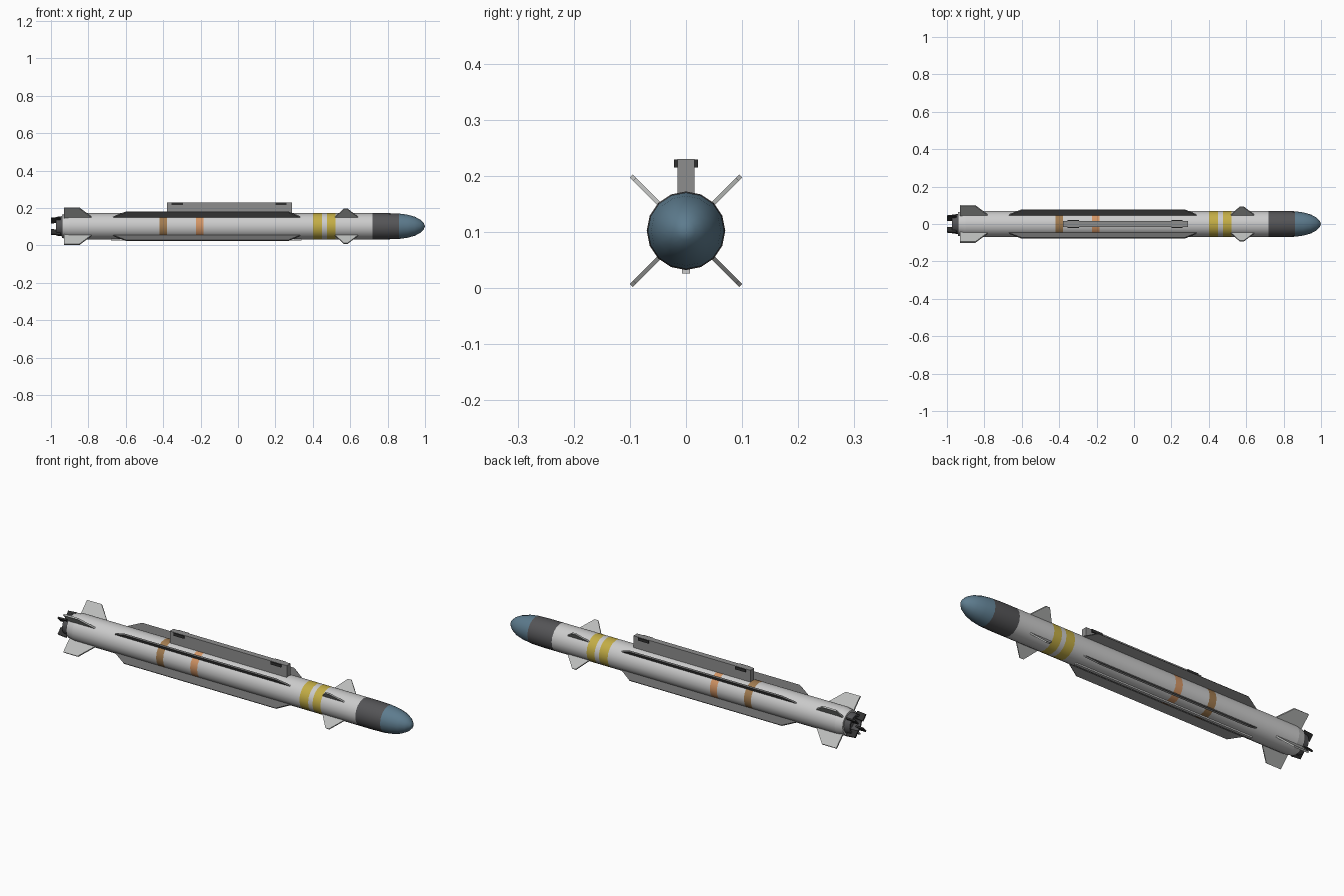
import bpy, bmesh, math
from mathutils import Matrix

if "Cube" in bpy.data.objects:
    bpy.data.objects.remove(bpy.data.objects["Cube"])

AXIS_Z = 0.102
R = 0.07
SIDES = 16


def mat(name, col):
    m = bpy.data.materials.new(name)
    m.diffuse_color = (*col, 1)
    m.use_nodes = True
    m.node_tree.nodes["Principled BSDF"].inputs["Base Color"].default_value = m.diffuse_color
    return m


BODY = mat("light_grey", (0.52, 0.53, 0.51))
FIN = mat("fin_grey", (0.5, 0.51, 0.5))
DARK = mat("dark_grey", (0.09, 0.09, 0.095))
STRAKE = mat("strake_grey", (0.14, 0.14, 0.14))
BLACK = mat("black", (0.03, 0.03, 0.03))
BLUE = mat("nose_blue", (0.11, 0.2, 0.27))
YELLOW = mat("band_yellow", (0.55, 0.42, 0.06))
ORANGE = mat("band_orange", (0.65, 0.3, 0.13))
BROWN = mat("band_brown", (0.36, 0.2, 0.08))
RAIL = mat("rail_grey", (0.27, 0.27, 0.27))


def finish(bm, name, material, smooth=False):
    bmesh.ops.recalc_face_normals(bm, faces=bm.faces)
    me = bpy.data.meshes.new(name)
    bm.to_mesh(me)
    bm.free()
    me.materials.append(material)
    ob = bpy.data.objects.new(name, me)
    bpy.context.collection.objects.link(ob)
    if smooth:
        bpy.ops.object.select_all(action='DESELECT')
        ob.select_set(True)
        bpy.context.view_layer.objects.active = ob
        bpy.ops.object.shade_smooth_by_angle(angle=math.radians(35))
    return ob


def lathe(name, profile, material):
    """Revolve (x, radius) points around the long axis."""
    bm = bmesh.new()
    rings = []
    for x, r in profile:
        n = SIDES if r > 0 else 1
        rings.append([bm.verts.new((x, r * math.cos(2 * math.pi * i / SIDES),
                                    AXIS_Z + r * math.sin(2 * math.pi * i / SIDES)))
                      for i in range(n)])
    for a, b in zip(rings, rings[1:]):
        for i in range(SIDES):
            j = (i + 1) % SIDES
            quad = [a[i % len(a)], a[j % len(a)], b[j % len(b)], b[i % len(b)]]
            bm.faces.new(list(dict.fromkeys(quad)))
    return finish(bm, name, material, True)


def fins(name, outline, thick, material):
    """Four plates from an (x, radius) outline, set in an X around the body."""
    for k in range(4):
        bm = bmesh.new()
        f = bm.faces.new([bm.verts.new((x, -thick / 2, r)) for x, r in outline])
        ext = bmesh.ops.extrude_face_region(bm, geom=[f])
        moved = [v for v in ext["geom"] if isinstance(v, bmesh.types.BMVert)]
        bmesh.ops.translate(bm, verts=moved, vec=(0, thick, 0))
        bm.transform(Matrix.Translation((0, 0, AXIS_Z))
                     @ Matrix.Rotation(math.radians(45 + 90 * k), 4, 'X'))
        finish(bm, f"{name}_{k + 1}", material)


def box(name, x, y, z, material):
    bm = bmesh.new()
    bmesh.ops.create_cube(bm, size=1)
    for v in bm.verts:
        v.co = [lo + (c + 0.5) * (hi - lo) for c, (lo, hi) in zip(v.co, (x, y, z))]
    finish(bm, name, material)


# Body tube, split where the painted bands sit
sections = [
    ("rear_body", -0.90, -0.42, BODY), ("brown_band", -0.42, -0.38, BROWN),
    ("mid_body", -0.38, -0.225, BODY), ("orange_band", -0.225, -0.185, ORANGE),
    ("front_body", -0.185, 0.40, BODY), ("yellow_band_rear", 0.40, 0.45, YELLOW),
    ("band_gap", 0.45, 0.475, BODY), ("yellow_band_front", 0.475, 0.52, YELLOW),
    ("guidance_body", 0.52, 0.72, BODY),
]
for name, x0, x1, m in sections:
    lathe(name, [(x0, R), (x1, R)], m)

# Tail taper, nozzle, seeker collar and nose
lathe("tail_cone", [(-0.90, R), (-0.94, 0.063), (-0.94, 0.05)], BODY)
lathe("nozzle", [(-0.93, 0.055), (-0.972, 0.05), (-0.972, 0.042),
                 (-0.945, 0.022), (-0.945, 0)], DARK)
lathe("seeker_collar", [(0.72, R), (0.80, R), (0.86, 0.068)], DARK)
lathe("nose", [(0.86, 0.068), (0.905, 0.062), (0.945, 0.051),
               (0.975, 0.035), (0.993, 0.017), (1.0, 0)], BLUE)

# Cross-shaped fin sets
fins("tail_fin", [(-0.93, 0.055), (-0.93, 0.138), (-0.848, 0.138), (-0.78, 0.066)], 0.008, FIN)
fins("strake", [(-0.68, 0.064), (-0.60, 0.107), (0.27, 0.107), (0.345, 0.064)], 0.008, STRAKE)
fins("canard", [(0.515, 0.064), (0.566, 0.13), (0.586, 0.13), (0.647, 0.064)], 0.007, FIN)
fins("jet_vane", [(-0.95, 0.03), (-1.0, 0.025), (-1.0, 0.062), (-0.95, 0.066)], 0.008, BLACK)

# Launch rail with its shoes
box("launch_rail", (-0.38, 0.29), (-0.015, 0.015), (0.16, 0.23), RAIL)
for name, x in (("rear", -0.355), ("front", 0.20)):
    box(f"{name}_rail_shoe", (x, x + 0.06), (-0.021, 0.021), (0.215, 0.229), BLACK)

# Cable tunnel underneath
box("cable_tunnel", (-0.68, 0.34), (-0.007, 0.007), (0.026, 0.04), BODY)
